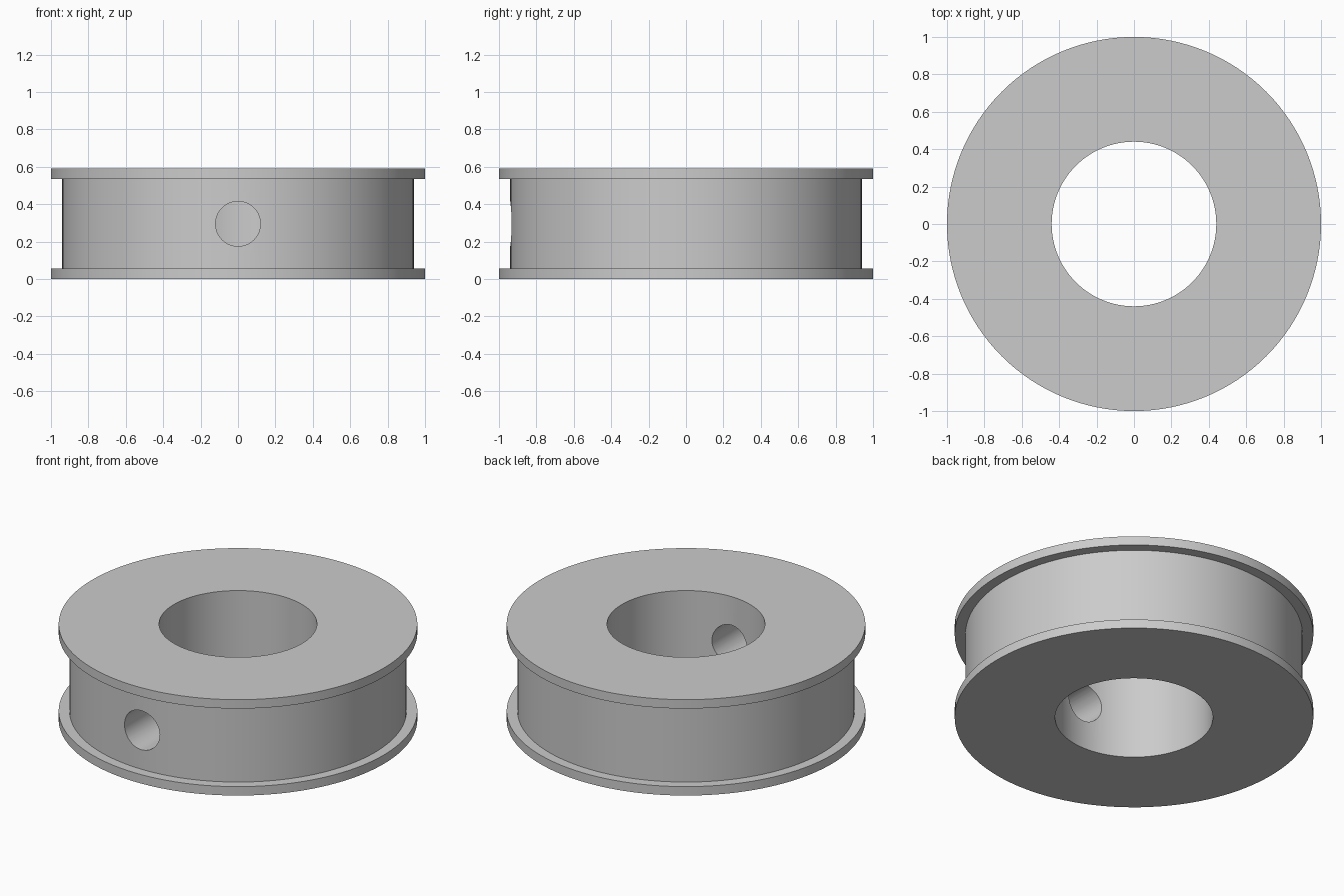
import bpy
import bmesh
import math

SEGMENTS = 128
HEIGHT = 0.59
RIM = 0.055
R_RIM, R_GROOVE, R_BORE = 1.0, 0.94, 0.44
R_HOLE = 0.12

cube = bpy.data.objects.get("Cube")
if cube:
    bpy.data.objects.remove(cube, do_unlink=True)


def make_material(name, colour):
    mat = bpy.data.materials.new(name)
    mat.use_nodes = True
    mat.diffuse_color = colour
    mat.node_tree.nodes["Principled BSDF"].inputs["Base Color"].default_value = colour
    return mat


def lathe(name, profile, mat):
    """Revolve a closed (radius, z) profile about the z axis."""
    bm = bmesh.new()
    verts = [bm.verts.new((r, 0, z)) for r, z in profile]
    edges = [bm.edges.new((v, verts[(i + 1) % len(verts)])) for i, v in enumerate(verts)]
    bmesh.ops.spin(bm, geom=verts + edges, cent=(0, 0, 0), axis=(0, 0, 1),
                   angle=math.tau, steps=SEGMENTS, use_merge=True)
    bmesh.ops.remove_doubles(bm, verts=bm.verts, dist=1e-5)
    bmesh.ops.recalc_face_normals(bm, faces=bm.faces)
    mesh = bpy.data.meshes.new(name)
    bm.to_mesh(mesh)
    bm.free()
    mesh.materials.append(mat)
    obj = bpy.data.objects.new(name, mesh)
    bpy.context.collection.objects.link(obj)
    return obj


grey = make_material("plain grey", (0.6, 0.6, 0.6, 1))

# Flanged collar: two thin rims, a shallow groove and a through bore
collar = lathe("flanged_collar", [
    (R_BORE, 0), (R_RIM, 0), (R_RIM, RIM), (R_GROOVE, RIM),
    (R_GROOVE, HEIGHT - RIM), (R_RIM, HEIGHT - RIM), (R_RIM, HEIGHT), (R_BORE, HEIGHT),
], grey)

# Radial screw hole through the front wall only
bpy.ops.mesh.primitive_cylinder_add(vertices=64, radius=R_HOLE, depth=1,
                                    location=(0, -0.7, HEIGHT / 2),
                                    rotation=(math.pi / 2, 0, 0))
cutter = bpy.context.object
cutter.name = "screw_hole_cutter"
cutter.hide_render = True
cutter.data.materials.append(grey)

cut = collar.modifiers.new("screw_hole", 'BOOLEAN')
cut.operation = 'DIFFERENCE'
cut.solver = 'EXACT'
cut.object = cutter

# Bake the cut, drop the cutter and smooth the round walls
bpy.ops.object.select_all(action='DESELECT')
collar.select_set(True)
bpy.context.view_layer.objects.active = collar
bpy.ops.object.modifier_apply(modifier=cut.name)
bpy.data.objects.remove(cutter, do_unlink=True)
bpy.ops.object.shade_smooth_by_angle(angle=math.radians(30))
